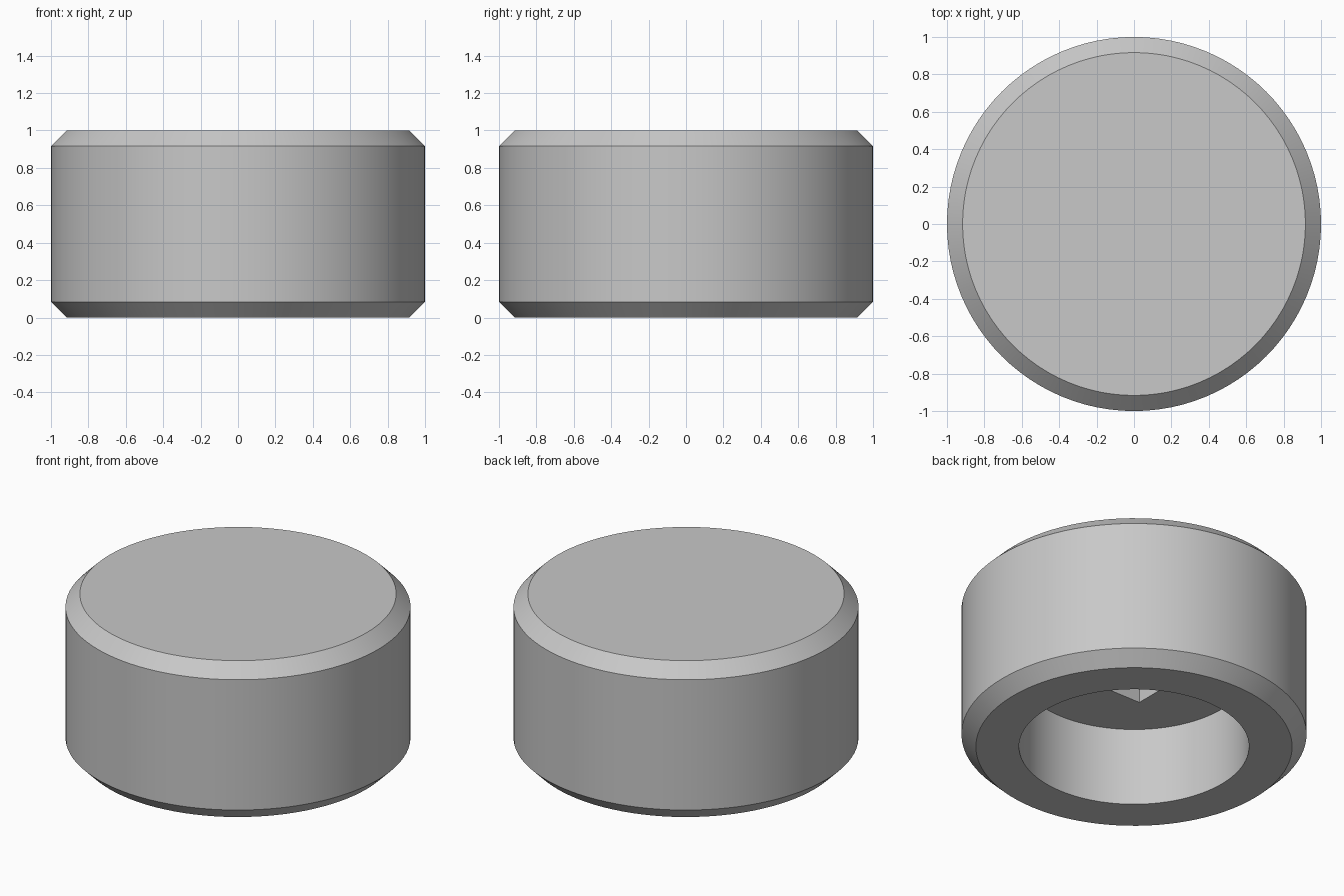
import bpy
import math

cube = bpy.data.objects.get("Cube")
if cube:
    bpy.data.objects.remove(cube, do_unlink=True)

UNIT = 1 / 12        # modelling module: the rim chamfer is one unit
SEGMENTS = 96

grey = bpy.data.materials.new("plain grey")
grey.use_nodes = True
grey.diffuse_color = (0.58, 0.58, 0.58, 1)
grey.node_tree.nodes["Principled BSDF"].inputs["Base Color"].default_value = grey.diffuse_color


def prism(name, radius, bottom, top, sides=SEGMENTS, turn=0):
    """Upright cylinder or prism between two heights."""
    bpy.ops.mesh.primitive_cylinder_add(
        vertices=sides, radius=radius, depth=top - bottom,
        location=(0, 0, (top + bottom) / 2), rotation=(0, 0, turn))
    ob = bpy.context.object
    ob.name = name
    ob.data.materials.append(grey)
    return ob


def apply(ob, modifier):
    bpy.ops.object.select_all(action="DESELECT")
    ob.select_set(True)
    bpy.context.view_layer.objects.active = ob
    bpy.ops.object.modifier_apply(modifier=modifier.name)


def cut(ob, cutter):
    """Subtract the cutter, then discard it."""
    mod = ob.modifiers.new("cut", "BOOLEAN")
    mod.operation = "DIFFERENCE"
    mod.solver = "EXACT"
    mod.object = cutter
    apply(ob, mod)
    bpy.data.objects.remove(cutter, do_unlink=True)


# Round body with chamfered rims
body = prism("round_cap", 1, 0, 1)
chamfer = body.modifiers.new("chamfer", "BEVEL")
chamfer.width = UNIT
chamfer.segments = 1
chamfer.limit_method = "ANGLE"
chamfer.angle_limit = math.radians(40)
apply(body, chamfer)

# Round recess in the underside
cut(body, prism("recess_cutter", 8 * UNIT, -0.5, 0.5))

# Square socket in the recess ceiling
cut(body, prism("socket_cutter", 0.25 * math.sqrt(2), 0.25, 0.75,
                sides=4, turn=math.pi / 4))

# Smooth round walls with crisp edges
bpy.ops.object.select_all(action="DESELECT")
body.select_set(True)
bpy.context.view_layer.objects.active = body
bpy.ops.object.shade_smooth_by_angle(angle=math.radians(30))
